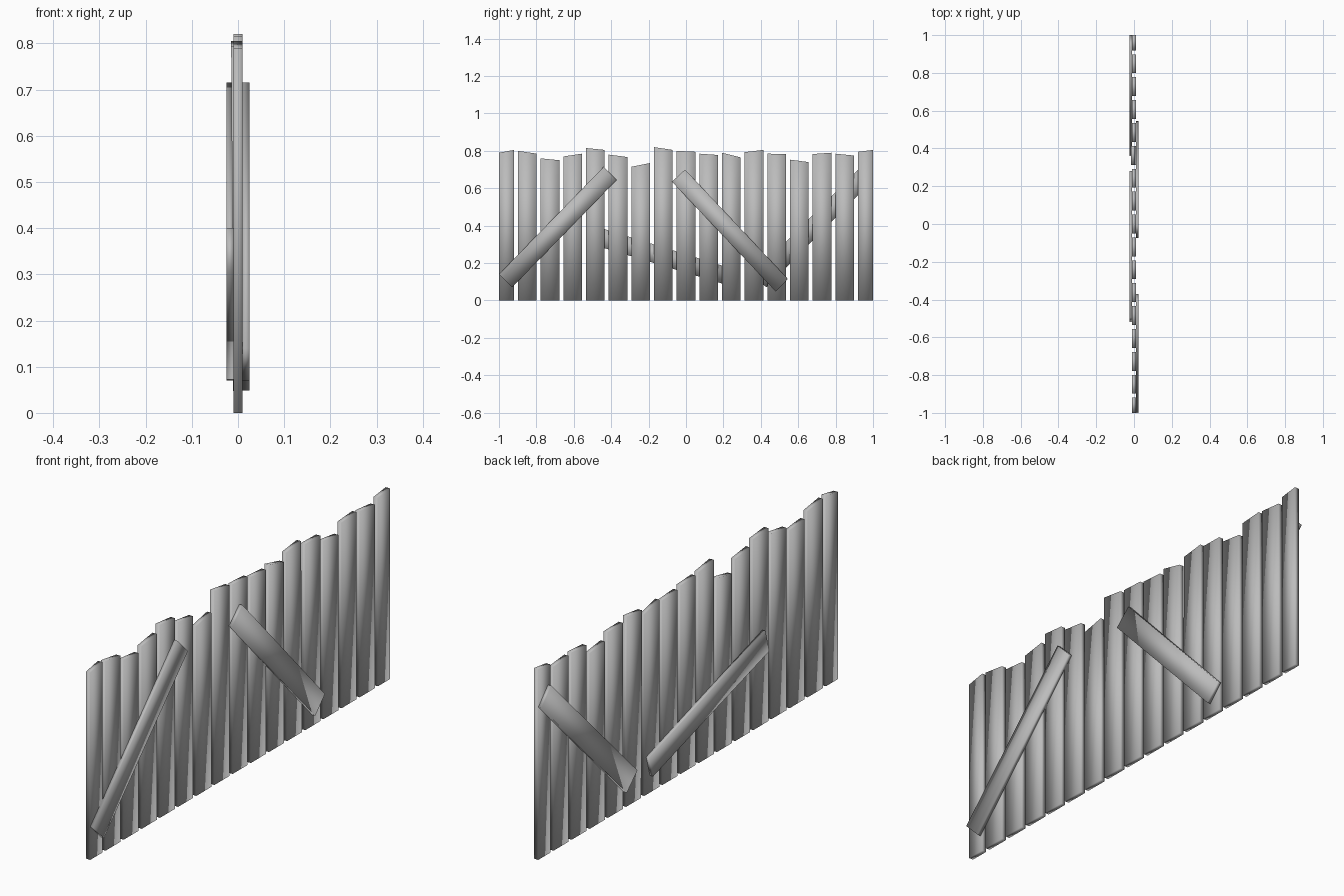
import bpy, bmesh

if "Cube" in bpy.data.objects:
    bpy.data.objects.remove(bpy.data.objects["Cube"])

wood = bpy.data.materials.new("weathered_grey")
wood.diffuse_color = (0.5, 0.5, 0.5, 1.0)
wood.use_nodes = True
wood.node_tree.nodes["Principled BSDF"].inputs["Base Color"].default_value = wood.diffuse_color


def board(name, outline, x0, x1, lean=0.0):
    """Board with a four-sided (y, z) outline, extruded along x; lean shifts x with height."""
    bm = bmesh.new()
    back = [bm.verts.new((x0 + lean * z, y, z)) for y, z in outline]
    front = [bm.verts.new((x1 + lean * z, y, z)) for y, z in outline]
    bm.faces.new(back[::-1])
    bm.faces.new(front)
    n = len(outline)
    for i in range(n):
        j = (i + 1) % n
        bm.faces.new((back[i], back[j], front[j], front[i]))
    bmesh.ops.recalc_face_normals(bm, faces=bm.faces)
    for f in bm.faces:
        f.smooth = True
    mesh = bpy.data.meshes.new(name)
    bm.to_mesh(mesh)
    bm.free()
    mesh.materials.append(wood)
    ob = bpy.data.objects.new(name, mesh)
    bpy.context.collection.objects.link(ob)


# Upright planks: uneven slanted tops (left height, right height)
tops = [(.79, .805), (.80, .785), (.76, .75), (.77, .785), (.815, .805), (.78, .767),
        (.715, .735), (.82, .805), (.80, .795), (.785, .778), (.79, .765), (.793, .805),
        (.785, .783), (.753, .74), (.783, .79), (.785, .775), (.795, .805)]
PITCH, HALF = 0.1212, 0.05
for i, (zl, zr) in enumerate(tops):
    c = (i - 8) * PITCH
    y0, y1 = max(c - HALF, -1.0), min(c + HALF, 1.0)   # end planks are trimmed
    board(f"plank_{i + 1}", [(y0, 0), (y1, 0), (y1, zr), (y0, zl)],
          -0.01, 0.01, -0.006 if i == 11 else 0.0)

# Diagonal braces nailed on both faces
board("brace_right_a", [(-.93, .07), (-.37, .645), (-.44, .715), (-1.0, .14)], 0.01, 0.025)
board("brace_right_b", [(.48, .048), (.545, .115), (-.005, .70), (-.075, .635)], 0.01, 0.025)
board("brace_left_a", [(.255, .072), (.28, .16), (-.495, .40), (-.52, .305)], -0.025, -0.01)
board("brace_left_b", [(.43, .07), (1.0, .645), (.935, .715), (.36, .138)], -0.025, -0.01)
